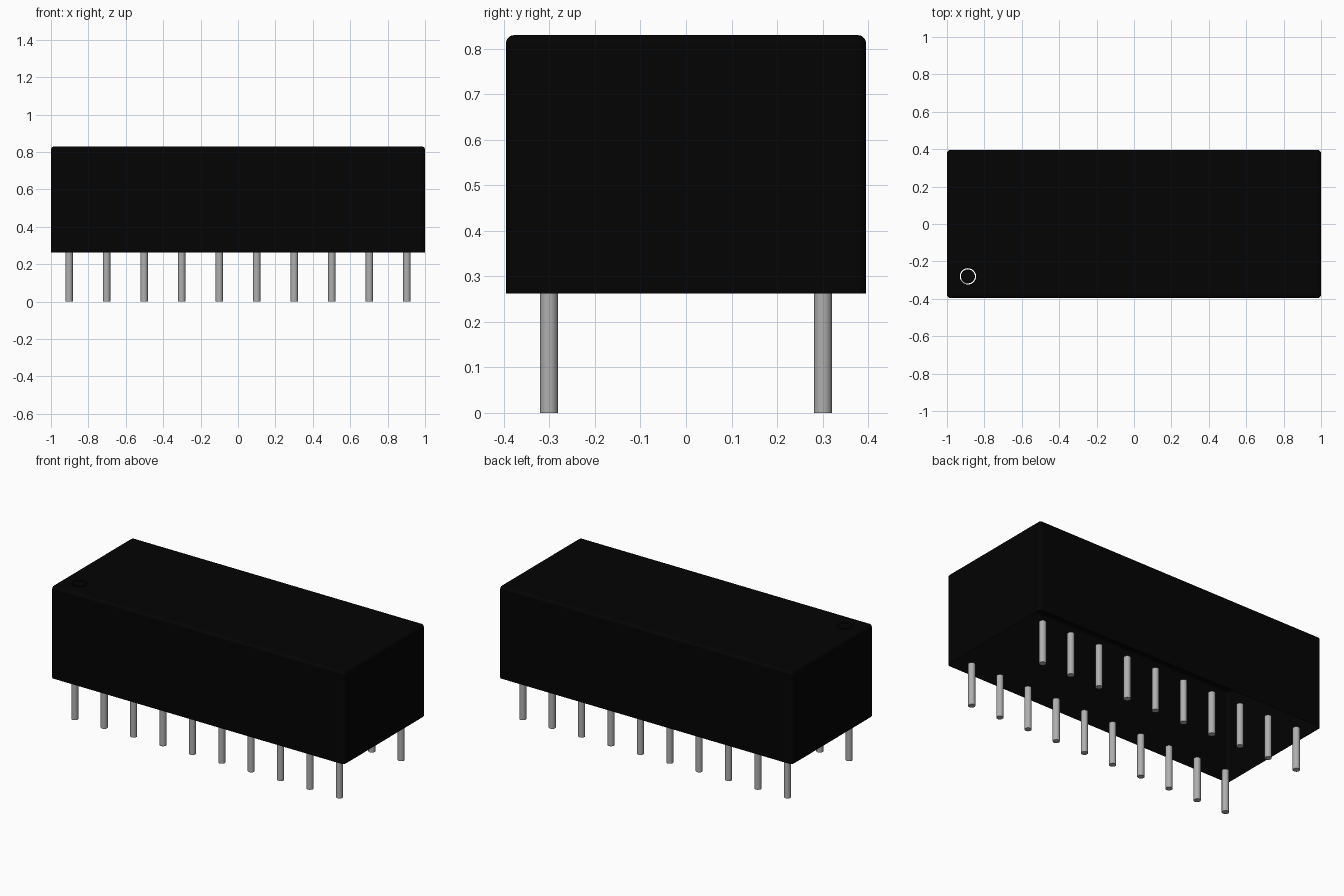
import bpy
import bmesh
import math
from mathutils import Matrix

cube = bpy.data.objects.get("Cube")
if cube:
    bpy.data.objects.remove(cube, do_unlink=True)

BOTTOM, TOP = 0.262, 0.83
HALF_X, HALF_Y = 1.0, 0.3955
FILLET = 0.018
PIN_RADIUS, PIN_PITCH = 0.0198, 0.2007
MARK_X, MARK_Y = -0.888, -0.28
MARK_OUTER, MARK_INNER = 0.0435, 0.0375


def make_material(name, rgb, roughness):
    mat = bpy.data.materials.new(name)
    mat.use_nodes = True
    mat.diffuse_color = (*rgb, 1)
    bsdf = mat.node_tree.nodes["Principled BSDF"]
    bsdf.inputs["Base Color"].default_value = (*rgb, 1)
    bsdf.inputs["Roughness"].default_value = roughness
    return mat


black = make_material("black plastic", (0.0009, 0.0009, 0.0009), 0.6)
metal = make_material("tinned metal", (0.43, 0.43, 0.43), 0.4)


def make_object(name, bm, mat):
    mesh = bpy.data.meshes.new(name)
    bm.to_mesh(mesh)
    bm.free()
    mesh.materials.append(mat)
    obj = bpy.data.objects.new(name, mesh)
    bpy.context.collection.objects.link(obj)
    bpy.ops.object.select_all(action="DESELECT")
    obj.select_set(True)
    bpy.context.view_layer.objects.active = obj
    bpy.ops.object.shade_smooth_by_angle(angle=math.radians(35))
    return obj


def circle_verts(bm, radius, sides=48):
    return [bm.verts.new((MARK_X + radius * math.cos(math.tau * i / sides),
                          MARK_Y + radius * math.sin(math.tau * i / sides), TOP))
            for i in range(sides)]


# Body: thin shell, rounded upright and top edges, open underneath
bm = bmesh.new()
bmesh.ops.create_cube(bm, size=1, matrix=Matrix.Translation((0, 0, (BOTTOM + TOP) / 2))
                      @ Matrix.Diagonal((2 * HALF_X, 2 * HALF_Y, TOP - BOTTOM, 1)))
rounded = [e for e in bm.edges if max(v.co.z for v in e.verts) > BOTTOM + 0.01]
bmesh.ops.bevel(bm, geom=rounded, offset=FILLET, segments=5, profile=0.5, affect="EDGES")
bmesh.ops.recalc_face_normals(bm, faces=bm.faces)
underside = [f for f in bm.faces if f.normal.z < -0.9]
bmesh.ops.delete(bm, geom=underside, context="FACES_ONLY")

# Top with a round hole for the corner mark
top = max(bm.faces, key=lambda f: f.calc_center_median().z)
border = list(top.edges)
bmesh.ops.delete(bm, geom=[top], context="FACES_ONLY")
hole = circle_verts(bm, MARK_OUTER)
border += [bm.edges.new((hole[i - 1], hole[i])) for i in range(len(hole))]
bmesh.ops.triangle_fill(bm, edges=border, use_beauty=True, normal=(0, 0, 1))
bmesh.ops.recalc_face_normals(bm, faces=bm.faces)
body = make_object("body", bm, black)
weighted = body.modifiers.new("flat faces", "WEIGHTED_NORMAL")
weighted.weight = 100
weighted.keep_sharp = True

# Corner mark: disc set in the hole, leaving a narrow ring-shaped gap
bm = bmesh.new()
bm.faces.new(circle_verts(bm, MARK_INNER))
make_object("corner_mark", bm, black)

# Pins: two rows of ten round leads
for row, side in (("front", -1), ("back", 1)):
    for i in range(10):
        bm = bmesh.new()
        x, y = (i - 4.5) * PIN_PITCH, side * 1.5 * PIN_PITCH
        bmesh.ops.create_cone(bm, cap_ends=True, segments=24, radius1=PIN_RADIUS,
                              radius2=PIN_RADIUS, depth=BOTTOM,
                              matrix=Matrix.Translation((x, y, BOTTOM / 2)))
        make_object(f"{row}_pin_{i + 1}", bm, metal)
